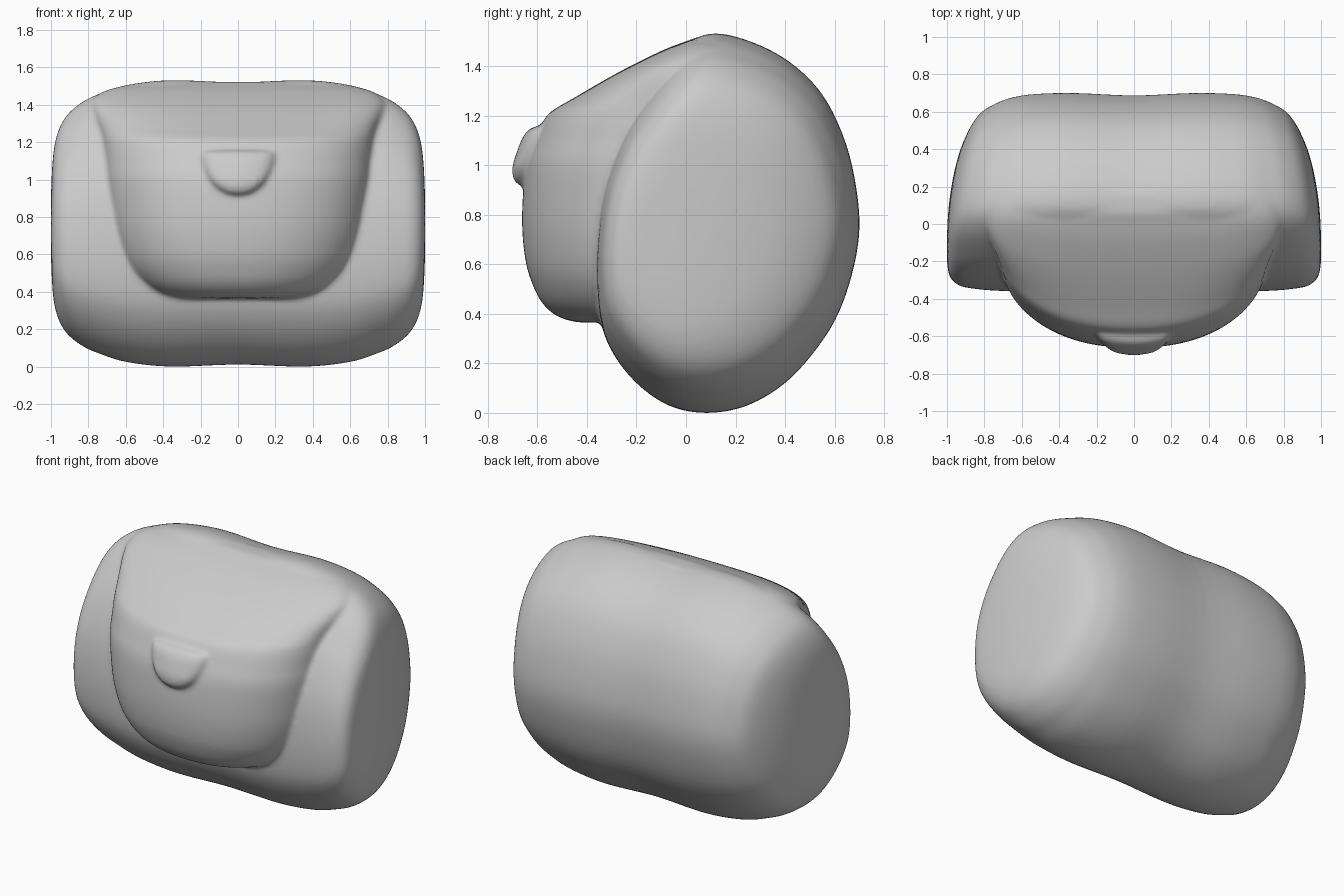
import bpy, bmesh, math

if "Cube" in bpy.data.objects:
    bpy.data.objects.remove(bpy.data.objects["Cube"])


def smooth_path(pts, n, closed=False):
    """Catmull-Rom resample of a list of tuples, n steps per span."""
    out, m = [], len(pts)
    get = (lambda i: pts[i % m]) if closed else (lambda i: pts[min(max(i, 0), m - 1)])
    for i in range(m if closed else m - 1):
        quad = [get(i + k) for k in (-1, 0, 1, 2)]
        for s in range(n):
            t = s / n
            out.append(tuple(0.5 * (2 * b + (c - a) * t + (2 * a - 5 * b + 4 * c - d) * t * t
                                    + (3 * b - a - 3 * c + d) * t ** 3)
                             for a, b, c, d in zip(*quad)))
    return out if closed else out + [tuple(pts[-1])]


def loft(name, rings):
    """Skin closed rings of equal length and cap both ends."""
    bm = bmesh.new()
    vs = [[bm.verts.new(p) for p in r] for r in rings]
    n = len(vs[0])
    for a, b in zip(vs, vs[1:]):
        for i in range(n):
            bm.faces.new((a[i], a[(i + 1) % n], b[(i + 1) % n], b[i]))
    bm.faces.new(vs[0])
    bm.faces.new(vs[-1])
    bmesh.ops.recalc_face_normals(bm, faces=bm.faces[:])
    me = bpy.data.meshes.new(name)
    bm.to_mesh(me)
    bm.free()
    ob = bpy.data.objects.new(name, me)
    bpy.context.collection.objects.link(ob)
    return ob


def interp(table, z):
    for a, b in zip(table, table[1:]):
        if z <= b[0]:
            t = max(0, (z - a[0]) / (b[0] - a[0]))
            return a[1] + (b[1] - a[1]) * t
    return table[-1][1]


# Main body: side outline (y, z) lofted along x with rounded ends
side = [(.07, 0), (.22, .02), (.36, .09), (.48, .2), (.6, .37), (.67, .56), (.70, .75),
        (.68, .95), (.63, 1.13), (.54, 1.3), (.4, 1.43), (.23, 1.51), (.09, 1.53),
        (-.02, 1.47), (-.13, 1.34), (-.24, 1.16), (-.325, .92), (-.36, .65),
        (-.35, .4), (-.3, .25), (-.2, .12), (-.07, .03)]
side = smooth_path(side, 4, True)
# half stations: x, height scale, depth scale
half = [(.36, 1, 1), (.6, .967, .995), (.74, .91, .975), (.84, .85, .935), (.93, .745, .855),
        (.98, .58, .66), (.997, .33, .38), (1.0, .06, .06)]
stations = smooth_path([(-x, a, b) for x, a, b in reversed(half)] + [(0, .985, .985)] + half, 4)
rings = []
for x, sz, sy in stations:
    ring = []
    for y, z in side:
        yy, zz = -.15 + (y + .15) * sy, .75 + (z - .75) * sz
        ring.append((x * (1 - .22 * max(0, yy + .1) ** 2), yy, zz))
    rings.append(ring)
body = loft("bag_body", rings)

# Bulging front flap: horizontal sections (z, half width, front y, centre y, back depth)
sections = [(.365, .33, -.43, -.15, .1), (.375, .40, -.48, -.15, .1), (.40, .475, -.535, -.15, .1),
            (.45, .545, -.585, -.15, .1), (.52, .605, -.62, -.15, .1), (.6, .645, -.645, -.15, .1),
            (.72, .68, -.66, -.15, .1), (.85, .70, -.66, -.15, .1), (1.0, .715, -.645, -.15, .1),
            (1.1, .72, -.61, -.13, .1), (1.18, .73, -.575, -.1, .1), (1.22, .735, -.54, -.08, .1),
            (1.27, .75, -.455, -.04, .1), (1.36, .785, -.3, .04, .1), (1.42, .785, -.185, .08, .1),
            (1.47, .72, -.08, .1, .08), (1.50, .60, 0, .11, .06), (1.522, .35, .06, .12, .04)]
rings = []
for z, w, yf, yc, back in smooth_path(sections, 4):
    ring = []
    e = 2 / (2.25 + max(0, min(1, (z - 1.2) / .2)) * .6)
    for i in range(80):
        a = 2 * math.pi * i / 80
        c, s = math.cos(a), math.sin(a)
        depth = back if s > 0 else yc - yf
        ring.append((w * math.copysign(abs(c) ** e, c),
                     yc + depth * math.copysign(abs(s) ** e, s), z))
    rings.append(ring)
flap = loft("flap", rings)

# Half-round clasp puffed off the flap
front = [(q[0], q[2]) for q in sections]
outline = [(-.2, 1.14), (-.17, 1.155), (0, 1.158), (.17, 1.155), (.2, 1.14), (.185, 1.06),
           (.13, .97), (.06, .927), (0, .918), (-.06, .927), (-.13, .97), (-.185, 1.06)]
outline = smooth_path(outline, 5, True)
rings = []
for s, lift in [(1, -.06), (1, .008), (.96, .028), (.88, .042), (.7, .052), (.4, .056), (.05, .057)]:
    ring = []
    for x, z in outline:
        xx, zz = x * s, 1.06 + (z - 1.06) * s
        ring.append((xx, interp(front, zz) - lift + .7 * xx * xx, zz))
    rings.append(ring)
clasp = loft("clasp", rings)

# Fuse the parts into one soft, continuous skin
for ob in (body, flap, clasp):
    ob.select_set(True)
bpy.context.view_layer.objects.active = body
bpy.ops.object.join()
fuse = body.modifiers.new("fuse", 'REMESH')
fuse.mode = 'VOXEL'
fuse.voxel_size = .014
fuse.use_smooth_shade = True
soften = body.modifiers.new("soften", 'SMOOTH')
soften.factor = .5
soften.iterations = 6
